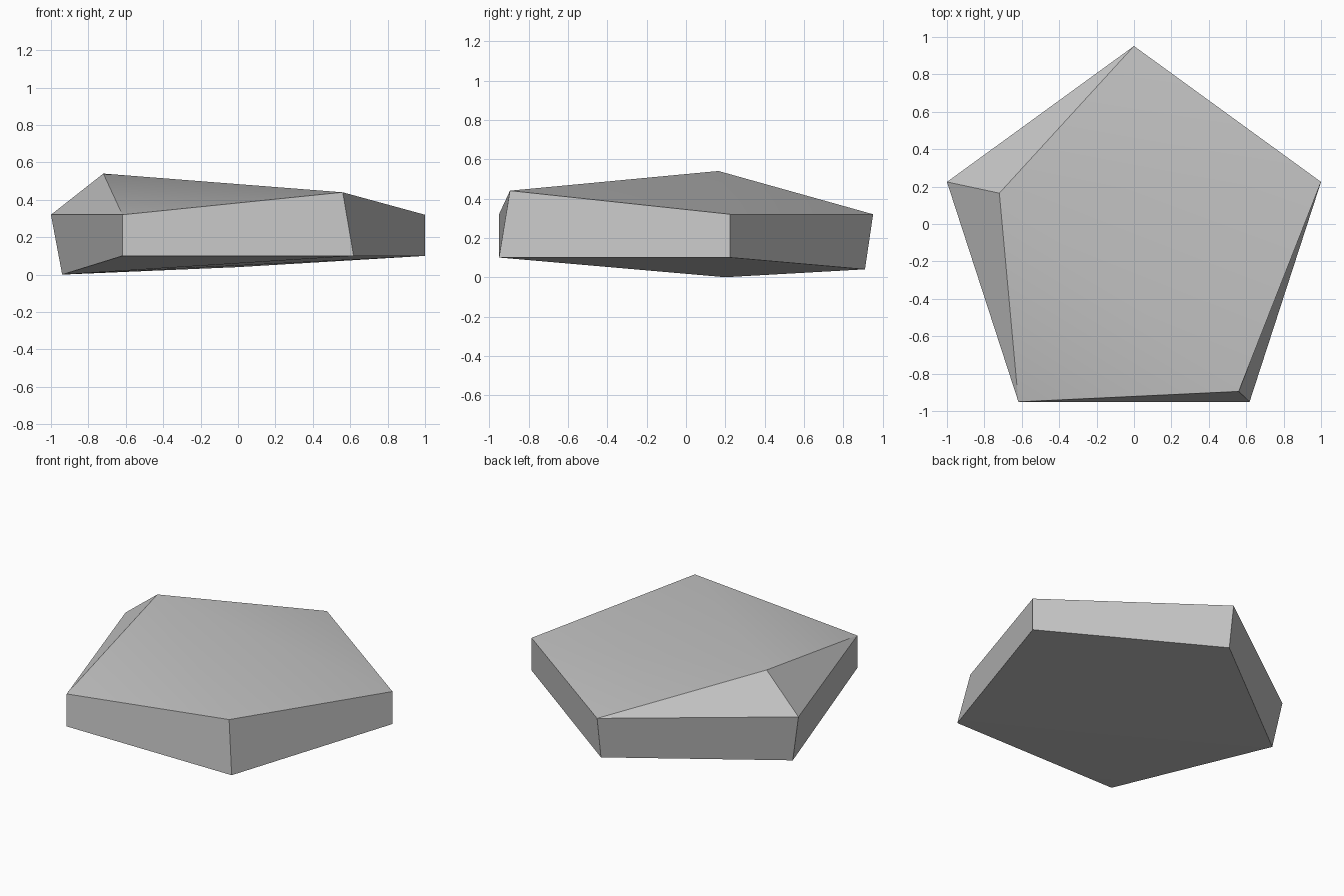
import bpy, bmesh, math
from mathutils import Vector

cube = bpy.data.objects.get("Cube")
if cube:
    bpy.data.objects.remove(cube)

stone_grey = bpy.data.materials.new("stone grey")
stone_grey.use_nodes = True
colour = (0.55, 0.55, 0.55, 1)
stone_grey.diffuse_color = colour
stone_grey.node_tree.nodes["Principled BSDF"].inputs["Base Color"].default_value = colour

SIDES = 5
RADIUS = 1.0515
CENTRE_Y = -0.1


def ring(bm, z):
    """Regular polygon, first corner at the back, then clockwise from above."""
    angles = [i * math.tau / SIDES for i in range(SIDES)]
    return [bm.verts.new((RADIUS * math.sin(a), CENTRE_Y + RADIUS * math.cos(a), z))
            for a in angles]


bm = bmesh.new()
lower, upper = ring(bm, 0.10), ring(bm, 0.32)
BACK, LEFT, FRONT_LEFT, FRONT_RIGHT, RIGHT = range(SIDES)

# Knock the regular slab out of true at a few corners
lower[BACK].co = Vector((0, 0.91, 0.04))
lower[RIGHT].co = Vector((-0.94, 0.2, 0))
upper[FRONT_LEFT].co = Vector((0.56, -0.895, 0.44))

# Side walls, and a top fanned out from an off-centre peak
peak = bm.verts.new((-0.72, 0.165, 0.54))
for i in range(SIDES):
    j = (i + 1) % SIDES
    bm.faces.new((lower[i], lower[j], upper[j], upper[i]))
    bm.faces.new((upper[i], upper[j], peak))

# Underside fanned out from its lowest corner
for i in (LEFT, FRONT_LEFT, BACK):
    bm.faces.new((lower[RIGHT], lower[i], lower[i + 1]))

bmesh.ops.recalc_face_normals(bm, faces=bm.faces)
mesh = bpy.data.meshes.new("stone_slab")
bm.to_mesh(mesh)
bm.free()
mesh.materials.append(stone_grey)

slab = bpy.data.objects.new("stone_slab", mesh)
bpy.context.collection.objects.link(slab)
bpy.ops.object.select_all(action="DESELECT")
slab.select_set(True)
bpy.context.view_layer.objects.active = slab
bpy.ops.object.shade_smooth_by_angle(angle=math.radians(30))
